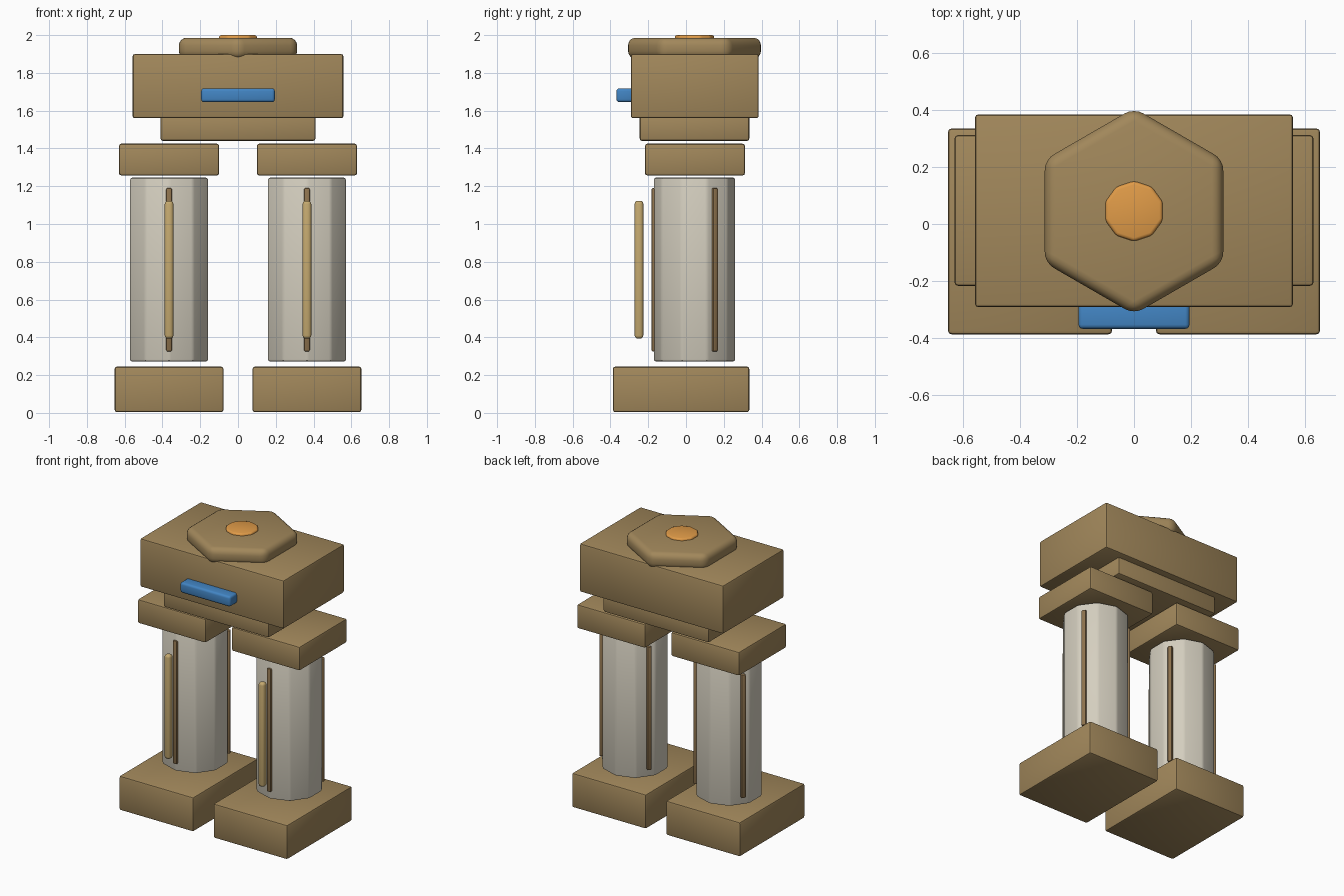
import bpy, math

if "Cube" in bpy.data.objects:
    bpy.data.objects.remove(bpy.data.objects["Cube"])

CY = 0.045   # shared depth centre of the column parts


def material(name, rgb):
    m = bpy.data.materials.new(name)
    m.diffuse_color = (*rgb, 1)
    m.use_nodes = True
    m.node_tree.nodes["Principled BSDF"].inputs["Base Color"].default_value = m.diffuse_color
    return m


BRONZE = material("bronze brown", (0.36, 0.245, 0.105))
STONE = material("pale stone", (0.66, 0.62, 0.52))
TRIM = material("dark bronze trim", (0.27, 0.17, 0.075))
BRASS = material("brass", (0.56, 0.40, 0.16))
BLUE = material("blue", (0.055, 0.235, 0.55))
AMBER = material("amber", (0.75, 0.33, 0.065))


def finish(ob, name, mat, bevel, segments):
    ob.name = name
    ob.data.materials.append(mat)
    bpy.ops.object.transform_apply(location=False, rotation=True, scale=True)
    mod = ob.modifiers.new("rounded edges", 'BEVEL')
    mod.width, mod.segments = bevel, segments
    mod.limit_method, mod.angle_limit = 'ANGLE', math.radians(30)
    bpy.ops.object.modifier_apply(modifier=mod.name)
    bpy.ops.object.shade_smooth_by_angle(angle=math.radians(35))
    return ob


def box(name, mat, x, y, z, bevel=0.012, segments=2, turn=0):
    """Bevelled box from (min, max) ranges, turned about its own z axis."""
    bpy.ops.mesh.primitive_cube_add(
        size=1, location=[(a + b) / 2 for a, b in (x, y, z)], rotation=(0, 0, turn))
    ob = bpy.context.object
    ob.scale = [b - a for a, b in (x, y, z)]
    return finish(ob, name, mat, bevel, segments)


def prism(name, mat, sides, radius, x, y, z, bevel, segments=2):
    """Upright bevelled prism with a corner pointing along y."""
    bpy.ops.mesh.primitive_cylinder_add(
        vertices=sides, radius=radius, depth=z[1] - z[0], location=(x, y, sum(z) / 2))
    return finish(bpy.context.object, name, mat, bevel, segments)


# two legs: foot, stone shaft, cap, three inlaid strips, free brass rod
for side, s in (("left", -1), ("right", 1)):
    cx = 0.365 * s
    box(side + "_foot", BRONZE, (cx - 0.288, cx + 0.288), (-0.387, 0.335), (0.004, 0.245))
    prism(side + "_leg_shaft", STONE, 10, 0.2175, cx, CY, (0.272, 1.245), 0.012)
    box(side + "_leg_cap", BRONZE, (cx - 0.265, cx + 0.265), (-0.217, 0.312), (1.257, 1.425))
    for i in range(3):
        a = math.radians(-90 + 120 * i)
        px, py = cx + 0.212 * math.cos(a), CY + 0.212 * math.sin(a)
        box(f"{side}_leg_strip_{i + 1}", TRIM, (px - 0.015, px + 0.015),
            (py - 0.015, py + 0.015), (0.325, 1.19), 0.007, 2, a)
    box(side + "_front_rod", BRASS, (cx - 0.023, cx + 0.023), (-0.272, -0.226),
        (0.393, 1.123), 0.017, 3)

# hips and torso
box("hip_block", BRONZE, (-0.41, 0.41), (-0.245, 0.335), (1.44, 1.58))
box("torso_block", BRONZE, (-0.558, 0.558), (-0.292, 0.385), (1.56, 1.90))
box("front_light_bar", BLUE, (-0.195, 0.195), (-0.368, -0.27), (1.645, 1.718), 0.015, 3)

# hexagonal top plate with amber stud
prism("top_plate", BRONZE, 6, 0.362, 0, CY, (1.875, 1.986), 0.04, 4)
prism("top_stud", AMBER, 10, 0.106, 0, CY, (1.95, 2.0), 0.012, 3)
